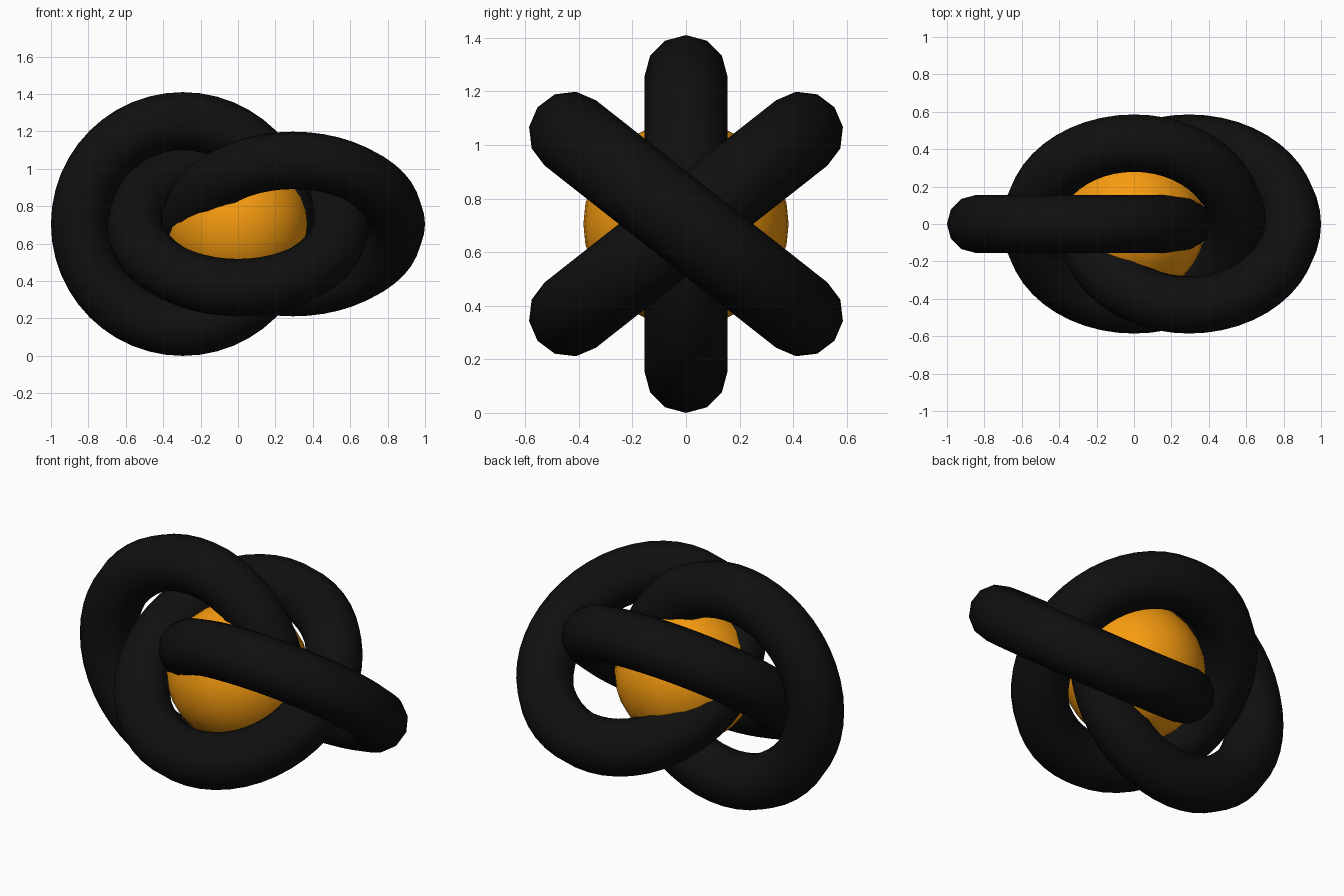
import bpy
import math

if "Cube" in bpy.data.objects:
    bpy.data.objects.remove(bpy.data.objects["Cube"])

CENTRE_Z = 0.705


def material(name, rgb):
    m = bpy.data.materials.new(name)
    m.diffuse_color = (*rgb, 1)
    m.use_nodes = True
    m.node_tree.nodes["Principled BSDF"].inputs["Base Color"].default_value = m.diffuse_color
    return m


black = material("black", (0.005, 0.005, 0.005))
orange = material("orange", (0.93, 0.33, 0.005))


def finish(name, mat):
    ob = bpy.context.object
    ob.name = name
    ob.data.materials.append(mat)
    bpy.ops.object.shade_smooth()


# Three interlocking rings, each tilted about the x axis
for name, x, tilt in (("upright_ring", -0.295, 90),
                      ("middle_ring", 0.0, 38.2),
                      ("outer_ring", 0.295, -38.2)):
    bpy.ops.mesh.primitive_torus_add(
        major_radius=0.55, minor_radius=0.155,
        major_segments=48, minor_segments=12,
        location=(x, 0, CENTRE_Z), rotation=(math.radians(tilt), 0, 0))
    finish(name, black)

# Ball held in the middle
bpy.ops.mesh.primitive_uv_sphere_add(
    segments=32, ring_count=16, radius=0.383, location=(0, 0, CENTRE_Z))
finish("core_ball", orange)
